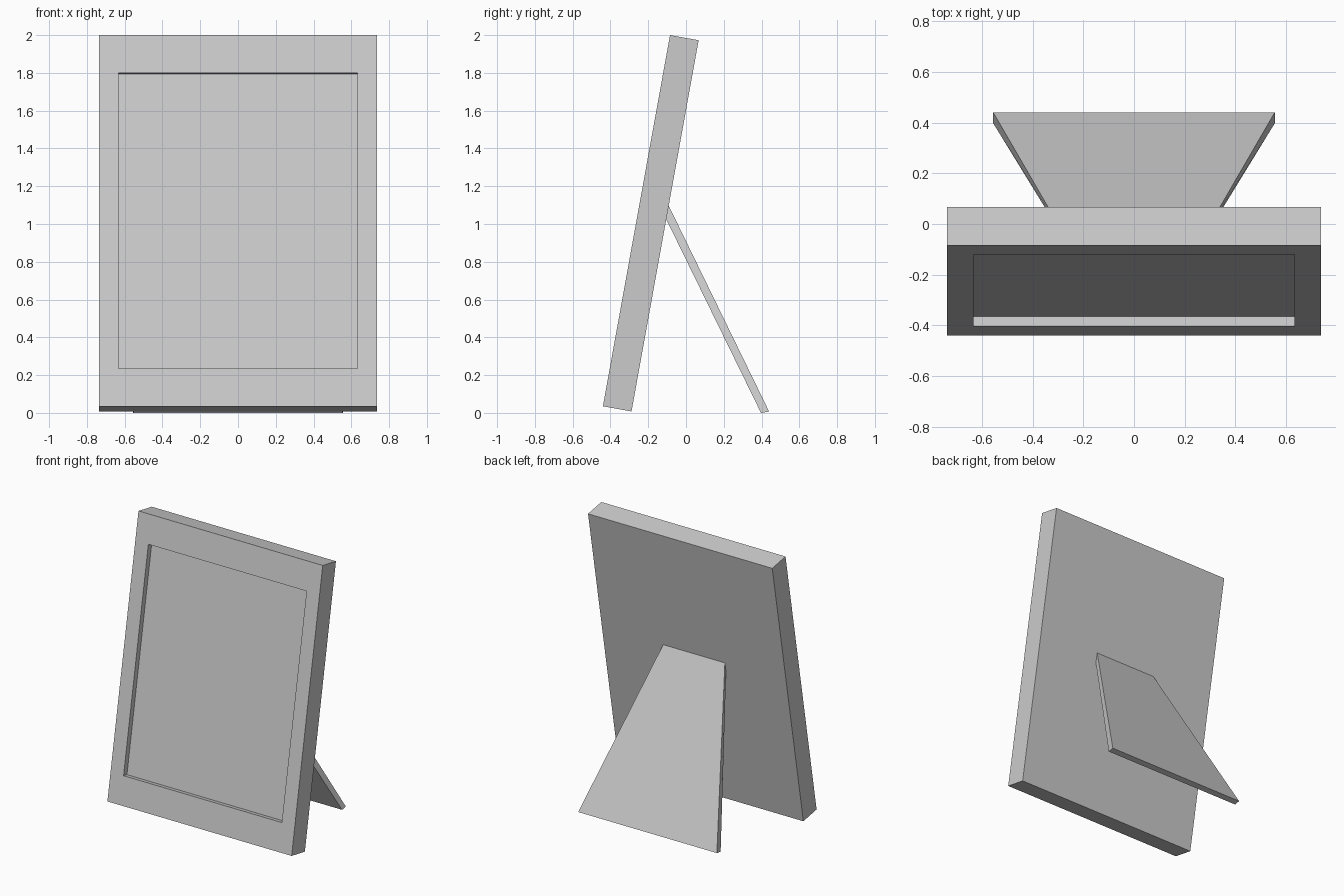
import bpy, bmesh, math
from mathutils import Matrix, Vector

if "Cube" in bpy.data.objects:
    bpy.data.objects.remove(bpy.data.objects["Cube"])

W, H, T = 0.737, 1.997, 0.154          # frame half width, height, thickness
OPEN_X, MARGIN_Z, DEPTH = 0.59, 0.203, 0.04


def add_object(name, bm):
    bmesh.ops.recalc_face_normals(bm, faces=bm.faces)
    mesh = bpy.data.meshes.new(name)
    bm.to_mesh(mesh)
    bm.free()
    obj = bpy.data.objects.new(name, mesh)
    bpy.context.collection.objects.link(obj)
    return obj


# Frame: upright box with a recessed picture panel in its front face
bm = bmesh.new()
bmesh.ops.create_cube(bm, size=1, matrix=Matrix.Translation((0, T / 2, H / 2))
                      @ Matrix.Diagonal((2 * W, T, H, 1)))
bm.normal_update()
front = min(bm.faces, key=lambda f: f.calc_center_median().y)
bmesh.ops.inset_region(bm, faces=[front], thickness=W - OPEN_X)
for v in front.verts:
    v.co.z = MARGIN_Z if v.co.z < H / 2 else H - MARGIN_Z
panel = bmesh.ops.extrude_discrete_faces(bm, faces=[front])["faces"][0]
bmesh.ops.translate(bm, verts=panel.verts, vec=(0, DEPTH, 0))
frame = add_object("picture_frame", bm)

# Lean the frame back
frame.location = (0, -0.44, 0.035)
frame.rotation_euler.x = math.radians(-10.25)

# Easel leg: side profile (y, z, half width), tapering towards the hinge
profile = [(-0.093, 1.10, 0.246), (0.44, 0.007, 0.555),
           (0.397, 0.0, 0.555), (-0.107, 1.03, 0.246)]
bm = bmesh.new()
left, right = ([bm.verts.new((s * w, y, z)) for y, z, w in profile] for s in (-1, 1))
bm.faces.new(left)
bm.faces.new(right)
for i in range(4):
    j = (i + 1) % 4
    bm.faces.new((left[i], left[j], right[j], right[i]))
add_object("easel_leg", bm)
